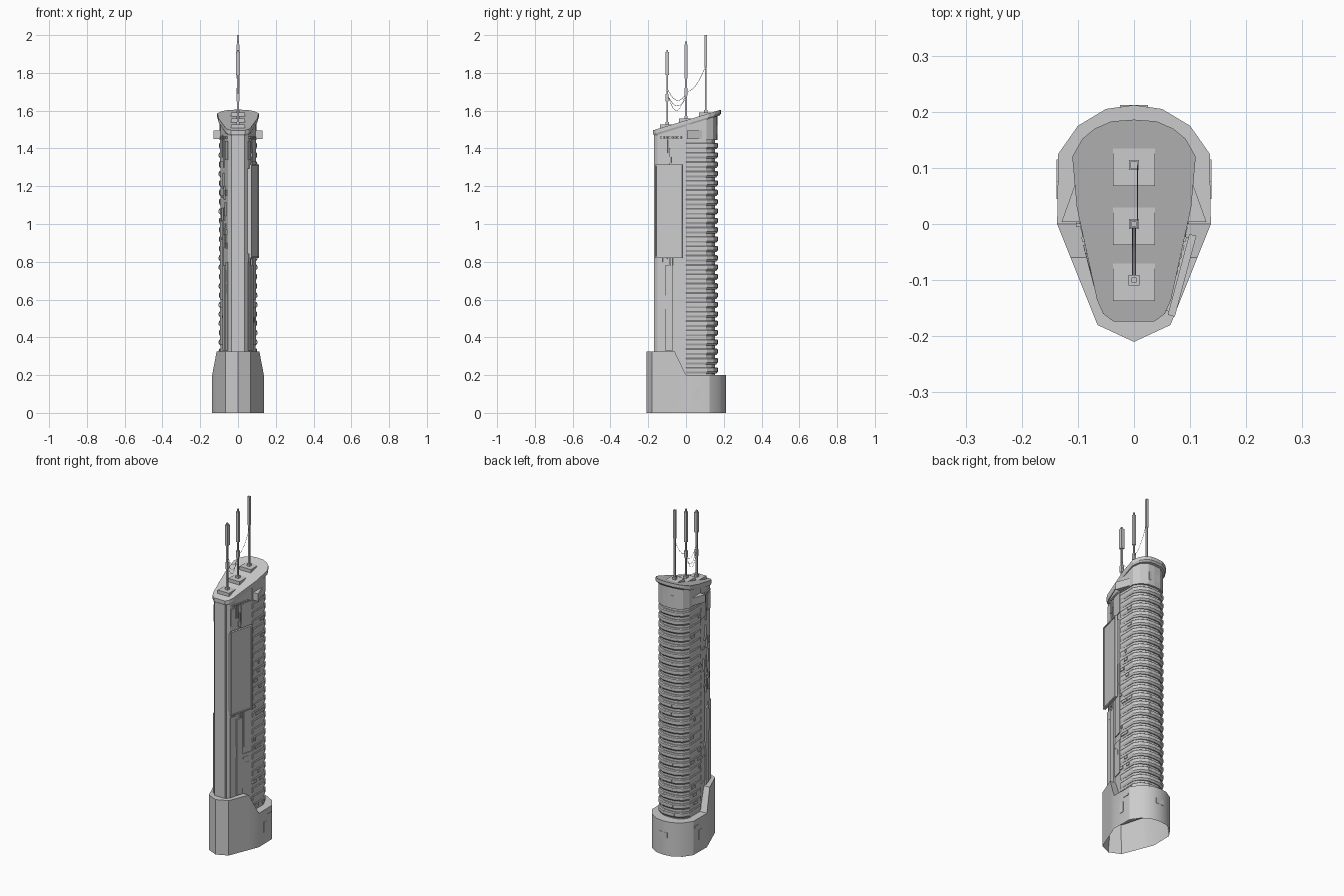
import bpy, bmesh, math, random
from mathutils import Matrix, Vector

random.seed(7)
if "Cube" in bpy.data.objects:
    bpy.data.objects.remove(bpy.data.objects["Cube"])

grey = bpy.data.materials.new("concrete grey")
grey.use_nodes = True
COLOUR = (0.6, 0.6, 0.6, 1)
grey.diffuse_color = COLOUR
grey.node_tree.nodes["Principled BSDF"].inputs["Base Color"].default_value = COLOUR


def finish(bm, name, smooth=False):
    bmesh.ops.recalc_face_normals(bm, faces=bm.faces)
    mesh = bpy.data.meshes.new(name)
    bm.to_mesh(mesh)
    bm.free()
    mesh.materials.append(grey)
    ob = bpy.data.objects.new(name, mesh)
    bpy.context.collection.objects.link(ob)
    if smooth:
        bpy.ops.object.select_all(action='DESELECT')
        ob.select_set(True)
        bpy.context.view_layer.objects.active = ob
        bpy.ops.object.shade_smooth_by_angle(angle=math.radians(32))
    return ob


def add_loft(bm, half, levels):
    """Symmetric solid: half outline runs front to back; levels are (height rule, scale)."""
    rings = []
    for height, scale in levels:
        rings.append([[bm.verts.new((s * x * scale, y * scale, height(y))) for x, y in half]
                      for s in (1, -1)])
    caps = []
    for i in range(len(half) - 1):
        for low, high in zip(rings, rings[1:]):
            for a, b in zip(low, high):
                bm.faces.new((a[i], a[i + 1], b[i + 1], b[i]))
        for r in (rings[0], rings[-1]):
            caps.append(bm.faces.new((r[0][i], r[0][i + 1], r[1][i + 1], r[1][i])))
    for low, high in zip(rings, rings[1:]):
        for i in (0, -1):
            if half[i][0] > 0:
                bm.faces.new((low[0][i], low[1][i], high[1][i], high[0][i]))
    return caps


def clean(bm):
    bmesh.ops.remove_doubles(bm, verts=bm.verts, dist=1e-5)
    bmesh.ops.dissolve_degenerate(bm, edges=bm.edges, dist=1e-6)


def add_box(bm, centre, size, turn=0):
    m = Matrix.Translation(centre) @ Matrix.Rotation(turn, 4, 'Z') @ Matrix.Diagonal((*size, 1))
    bmesh.ops.create_cube(bm, size=1, matrix=m)


def flat(z):
    return lambda y: z


def roof_top(y):
    return 1.549 + 0.303 * y


# Base: tall prow at the front, low ring at the back, hollow below
base_half = [(0, -.21), (.065, -.18), (.113, -.06), (.137, 0), (.135, .125),
             (.1, .175), (.05, .205), (0, .212)]
bm = bmesh.new()
add_loft(bm, base_half, [(flat(0), 1), (lambda y: .325 if y < -.05 else .2, 1)])
clean(bm)
bmesh.ops.recalc_face_normals(bm, faces=bm.faces)
under = [f for f in bm.faces if f.normal.z < -.9]
bmesh.ops.inset_region(bm, faces=under, thickness=.02)
for v in {v for f in under for v in f.verts}:
    v.co.z = .17
finish(bm, "base", True)

# Tower core with a sloped top
core_half = [(.036, -.166), (.052, -.15), (.092, 0), (.092, .105), (.072, .135),
             (.036, .152), (0, .154)]
bm = bmesh.new()
add_loft(bm, core_half, [(flat(.16), 1), (lambda y: roof_top(y) - .02, 1)])
clean(bm)
finish(bm, "tower_core")

# Front pillar standing proud of the side walls
bm = bmesh.new()
add_loft(bm, [(.034, -.169), (.038, -.165), (.038, -.14)],
         [(flat(.3), 1), (flat(1.48), 1)])
finish(bm, "front_pillar")

# Rounded rear floors with a lower lip on each
band_half = [(.097, 0), (.1, .11), (.08, .145), (.04, .166), (0, .169)]
bm = bmesh.new()
for i in range(25):
    z = .208 + i * .0495
    add_loft(bm, band_half, [(flat(z), .95), (flat(z + .01), 1), (flat(z + .029), 1),
                             (flat(z + .033), .97)])
clean(bm)
finish(bm, "rear_floors")

# Plain crown under the roof
bm = bmesh.new()
add_loft(bm, [(x * .985, y * .985) for x, y in band_half],
         [(flat(1.445), 1), (lambda y: roof_top(y) - .02, 1)])
clean(bm)
finish(bm, "crown")

# Roof slab, wider at its top
roof_half = [(.036, -.174), (.055, -.16), (.066, -.135), (.102, .03), (.11, .12), (.092, .152),
             (.07, .17), (.04, .183), (0, .186)]
bm = bmesh.new()
add_loft(bm, roof_half, [(lambda y: roof_top(y) - .03, .96), (lambda y: roof_top(y) - .02, 1),
                         (roof_top, 1)])
clean(bm)
finish(bm, "roof_slab")

# Wedge fins below the roof on both sides
bm = bmesh.new()
for s in (1, -1):
    tri = [(s * .085, .004), (s * .129, .004), (s * .1, .085)]
    low, high = ([bm.verts.new((x, y, z)) for x, y in tri] for z in (1.45, 1.495))
    bm.faces.new(low)
    bm.faces.new(high)
    for i in range(3):
        j = (i + 1) % 3
        bm.faces.new((low[i], low[j], high[j], high[i]))
finish(bm, "side_fins")

# Antenna pads and masts: (y, top, thick section start and end, thickness)
masts = [(-.1, 1.92, 1.79, 1.91, .019), (0, 1.965, 1.77, 1.95, .015), (.105, 2.0, 1.83, 2.0, .013)]
for label, (y, top, lo, hi, thick) in zip(("front", "middle", "rear"), masts):
    bm = bmesh.new()
    add_box(bm, (0, y, roof_top(y) - .004), (.074, .074, .026))
    finish(bm, label + "_antenna_pad")
    bm = bmesh.new()
    foot = roof_top(y)
    add_box(bm, (0, y, (foot + top) / 2), (.009, .009, top - foot))
    add_box(bm, (0, y, (lo + hi) / 2), (thick, thick, hi - lo))
    add_box(bm, (0, y, foot + .014), (.018, .018, .016))
    if label != "rear":
        add_box(bm, (0, y, foot + .15), (.015, .015, .04))
    finish(bm, label + "_mast")

# Sagging cables between the masts: start y, z, end y, z, sag
cables = [(-.1, 1.7, 0, 1.7, .1), (-.1, 1.69, 0, 1.67, .055), (-.1, 1.72, 0, 1.69, .05),
          (0, 1.7, .105, 1.84, .035)]
for n, (y0, z0, y1, z1, sag) in enumerate(cables):
    curve = bpy.data.curves.new("cable", 'CURVE')
    curve.dimensions = '3D'
    curve.bevel_depth = .001
    curve.bevel_resolution = 0
    line = curve.splines.new('POLY')
    line.points.add(10)
    for i, p in enumerate(line.points):
        t = i / 10
        p.co = (.003 * (n - 1), y0 + (y1 - y0) * t, z0 + (z1 - z0) * t - 4 * sag * t * (1 - t), 1)
    curve.materials.append(grey)
    bpy.context.collection.objects.link(bpy.data.objects.new("cable_%d" % (n + 1), curve))

# Slanted side walls: plates are placed by distance along the wall and height
WALL_A, WALL_B = Vector((.052, -.15, 0)), Vector((.092, 0, 0))
TURN = math.atan2(WALL_B.y - WALL_A.y, WALL_B.x - WALL_A.x)
NORMAL = Vector((math.sin(TURN), -math.cos(TURN), 0))


def wall_plate(bm, side, t0, t1, z0, z1, depth, lift=0):
    p = WALL_A.lerp(WALL_B, (t0 + t1) / 2) + NORMAL * (lift + depth / 2 - .001)
    length = (WALL_B - WALL_A).length * (t1 - t0)
    add_box(bm, (p.x * side, p.y, (z0 + z1) / 2), (length, depth + .002, z1 - z0), TURN * side)


# Tall facade panels and small random plates
bm = bmesh.new()
for side in (1, -1):
    for t0, t1, z0, z1, d in [(0, .25, .33, .8, .005), (.28, .55, .33, .78, .009),
                              (.58, .97, .36, .56, .004), (.62, .97, .6, 1.02, .005),
                              (.02, .3, 1.34, 1.44, .004), (.5, .97, 1.33, 1.45, .005)]:
        wall_plate(bm, side, t0, t1, z0, z1, d)
    for i in range(26):
        t, z = random.uniform(.02, .75), random.uniform(.4, 1.4)
        w, h = random.choice([(.05, .07), (.2, .012), (.12, .03), (.04, .12)])
        wall_plate(bm, side, t, t + w, z, z + h, random.uniform(.004, .009))
    for i in range(8):
        wall_plate(bm, side, .1 + i * .1, .16 + i * .1, 1.452, 1.462, .008)
finish(bm, "facade_panels")

# Small plates on the rear floors and crown
bm = bmesh.new()
for i in range(34):
    side, y = random.choice((1, -1)), random.uniform(.01, .09)
    z = .225 + random.randrange(25) * .0495
    add_box(bm, (side * .099, y, z), (.008, random.uniform(.01, .04), .014))
    add_box(bm, (random.uniform(-.03, .03), .164, z + random.choice((0, .0495))),
            (random.uniform(.01, .03), .008, .014))
for x in (-.025, 0, .025):
    add_box(bm, (x, .162, 1.5), (.018, .008, .045))
finish(bm, "rear_plates")

# Billboard on the left wall: backing, screen and raised frame
bm = bmesh.new()
T0, T1, Z0, Z1 = -.06, .9, .82, 1.315
wall_plate(bm, 1, T0 + .04, T1 - .04, Z0 + .02, Z1 - .02, .014)
wall_plate(bm, 1, T0, T1, Z0, Z1, .007, .013)
for a, b, c, d in [(T0, T0 + .05, Z0, Z1), (T1 - .05, T1, Z0, Z1),
                   (T0, T1, Z0, Z0 + .008), (T0, T1, Z1 - .008, Z1)]:
    wall_plate(bm, 1, a, b, c, d, .004, .02)
finish(bm, "billboard")

# Thin access plates on the base
bm = bmesh.new()
for side in (1, -1):
    add_box(bm, (side * .135, .06, .1), (.006, .03, .06))
    add_box(bm, (side * .135, .095, .16), (.006, .04, .012))
add_box(bm, (0, .209, .12), (.05, .006, .03))
finish(bm, "base_plates")
